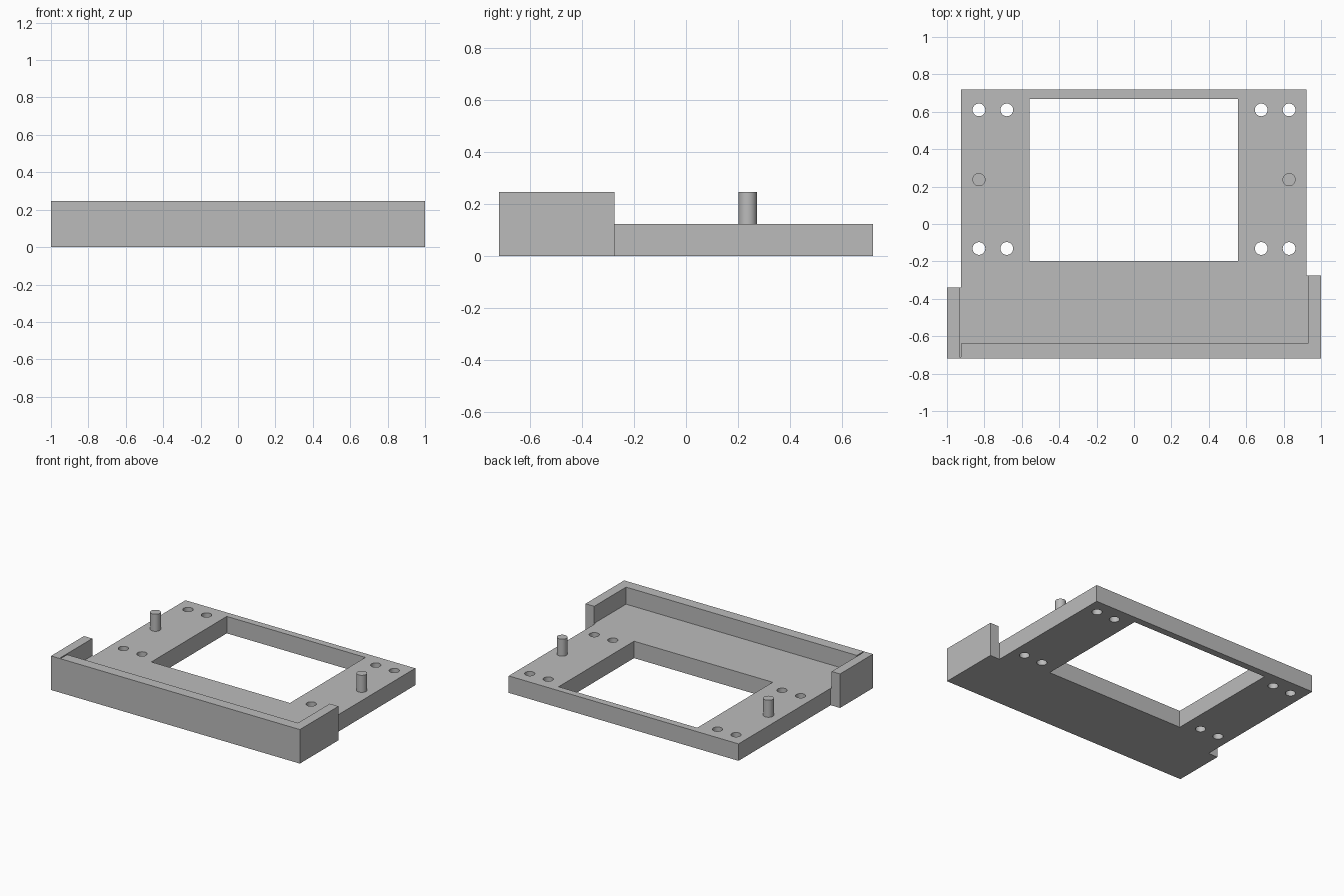
import bpy, bmesh, math

if "Cube" in bpy.data.objects:
    bpy.data.objects.remove(bpy.data.objects["Cube"], do_unlink=True)

HEIGHT, PLATE = 0.247, 0.123
BACK = 0.718

grey = bpy.data.materials.new("plain grey")
colour = (0.5, 0.5, 0.5, 1)
grey.diffuse_color = colour
grey.use_nodes = True
grey.node_tree.nodes["Principled BSDF"].inputs["Base Color"].default_value = colour


def prism(name, outline, low, high):
    """Extrude a flat outline between two heights."""
    bm = bmesh.new()
    face = bm.faces.new([bm.verts.new((x, y, low)) for x, y in outline])
    top = bmesh.ops.extrude_face_region(bm, geom=[face])["geom"]
    verts = [v for v in top if isinstance(v, bmesh.types.BMVert)]
    bmesh.ops.translate(bm, verts=verts, vec=(0, 0, high - low))
    bmesh.ops.recalc_face_normals(bm, faces=bm.faces)
    mesh = bpy.data.meshes.new(name)
    bm.to_mesh(mesh)
    bm.free()
    mesh.materials.append(grey)
    obj = bpy.data.objects.new(name, mesh)
    bpy.context.collection.objects.link(obj)
    return obj


def circle(x, y, r, n=32):
    return [(x + r * math.cos(math.tau * i / n), y + r * math.sin(math.tau * i / n))
            for i in range(n)]


def smooth(obj):
    bpy.ops.object.select_all(action='DESELECT')
    obj.select_set(True)
    bpy.context.view_layer.objects.active = obj
    bpy.ops.object.shade_smooth_by_angle(angle=math.radians(30))


# Full-height body with uneven side ears
body = prism("mounting_plate", [
    (-1, -BACK), (1, -BACK), (1, -0.275), (0.922, -0.275), (0.922, BACK),
    (-0.925, BACK), (-0.925, -0.34), (-1, -0.34)], 0, HEIGHT)

# Pocket that leaves the front lip, side lips and a thin corner slot
cutters = [prism("pocket_cutter", [
    (-0.933, 1), (-0.933, -0.71), (-0.925, -0.71), (-0.925, -0.64),
    (0.93, -0.64), (0.93, 1)], PLATE, 1)]

# Central window
cutters.append(prism("window_cutter", [
    (-0.558, -0.198), (0.556, -0.198), (0.556, 0.668), (-0.558, 0.668)], -1, 1))

# Screw holes, two pairs per side
for side in (-1, 1):
    for x in (0.68, 0.829):
        for y in (-0.131, 0.61):
            cutters.append(prism("hole_cutter", circle(side * x, y, 0.034), -1, 1))

for cutter in cutters:
    cutter.hide_render = True
    mod = body.modifiers.new(cutter.name, 'BOOLEAN')
    mod.operation = 'DIFFERENCE'
    mod.solver = 'EXACT'
    mod.object = cutter

# Bake the cuts and drop the cutters
graph = bpy.context.evaluated_depsgraph_get()
baked = bpy.data.meshes.new_from_object(body.evaluated_get(graph))
body.modifiers.clear()
body.data = baked
for cutter in cutters:
    bpy.data.objects.remove(cutter, do_unlink=True)
smooth(body)

# Locating pins
for side, name in ((1, "left_pin"), (-1, "right_pin")):
    smooth(prism(name, circle(side * 0.829, 0.237, 0.035), PLATE - 0.02, HEIGHT))
